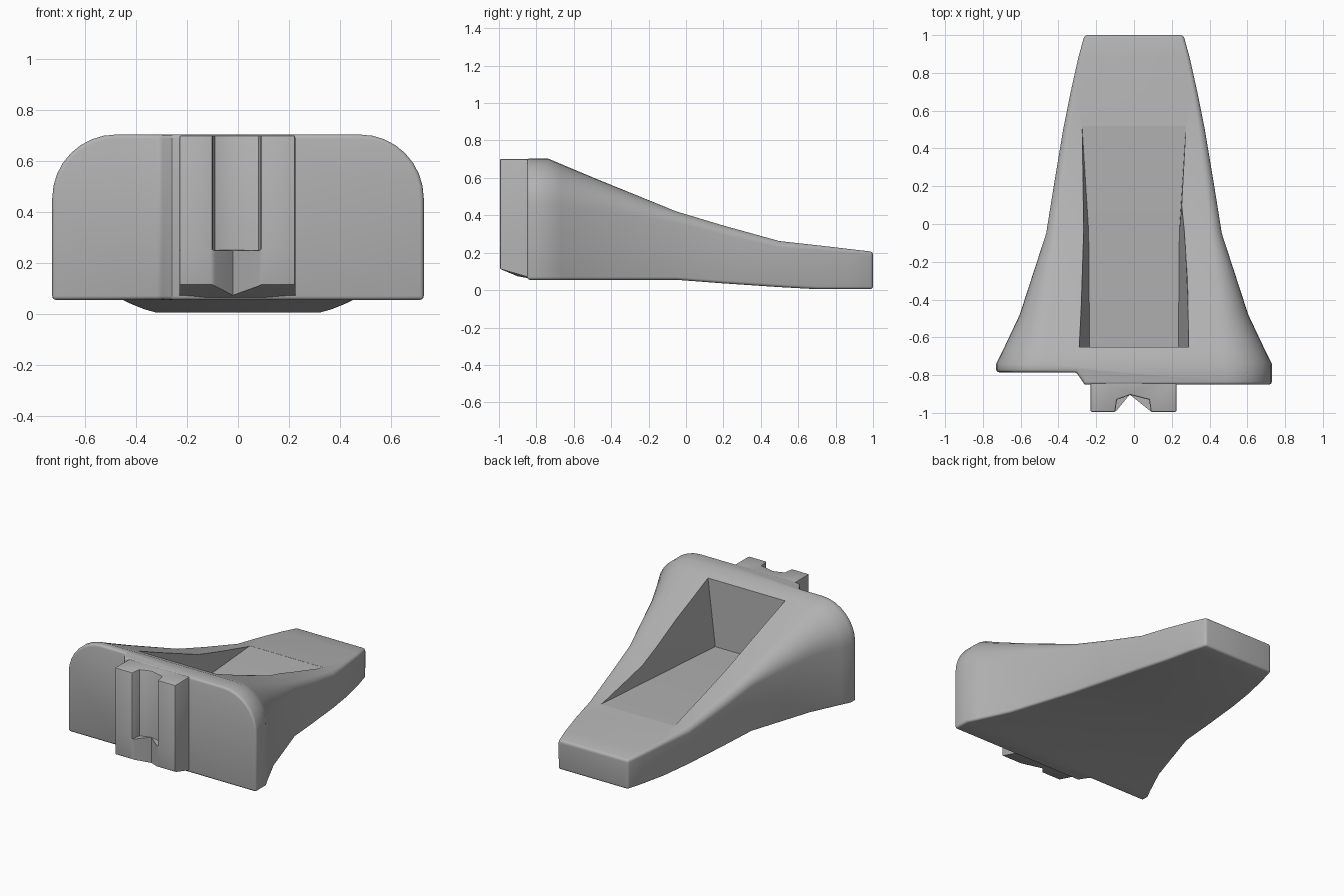
import bpy, bmesh
from math import sin, cos, pi

old = bpy.data.objects.get("Cube")
if old:
    bpy.data.objects.remove(old, do_unlink=True)

grey = bpy.data.materials.new("plain grey")
grey.use_nodes = True
grey.diffuse_color = (0.45, 0.45, 0.45, 1)
grey.node_tree.nodes["Principled BSDF"].inputs["Base Color"].default_value = grey.diffuse_color


def loft(name, rings):
    """Skin a list of equal-length point rings and cap both ends."""
    bm = bmesh.new()
    rows = [[bm.verts.new(p) for p in ring] for ring in rings]
    n = len(rows[0])
    for a, b in zip(rows, rows[1:]):
        for i in range(n):
            j = (i + 1) % n
            bm.faces.new((a[i], a[j], b[j], b[i]))
    bm.faces.new(rows[0])
    bm.faces.new(rows[-1])
    bmesh.ops.recalc_face_normals(bm, faces=bm.faces)
    mesh = bpy.data.meshes.new(name)
    bm.to_mesh(mesh)
    bm.free()
    mesh.materials.append(grey)
    obj = bpy.data.objects.new(name, mesh)
    bpy.context.collection.objects.link(obj)
    return obj


def activate(obj):
    bpy.ops.object.select_all(action='DESELECT')
    obj.select_set(True)
    bpy.context.view_layer.objects.active = obj


def bevel(obj, width, segments=3, angle=0.7):
    mod = obj.modifiers.new("soft edges", 'BEVEL')
    mod.width, mod.segments = width, segments
    mod.limit_method, mod.angle_limit = 'ANGLE', angle
    activate(obj)
    bpy.ops.object.modifier_apply(modifier=mod.name)


def cut(obj, cutter):
    mod = obj.modifiers.new("cut", 'BOOLEAN')
    mod.operation, mod.solver, mod.object = 'DIFFERENCE', 'EXACT', cutter
    activate(obj)
    bpy.ops.object.modifier_apply(modifier=mod.name)
    bpy.data.objects.remove(cutter, do_unlink=True)


def section(y, w, low, high, r, steps=8):
    """Cross-section with flat bottom and rounded upper corners."""
    arc = [(w - r + r * cos(t), high - r + r * sin(t))
           for t in (pi / 2 * k / steps for k in range(steps + 1))]
    half = [(w, low)] + arc
    return [(x, y, z) for x, z in half] + [(-x, y, z) for x, z in reversed(half)]


# Body: y, half width, bottom, top, corner radius
stations = [
    (-0.85, 0.73, 0.055, 0.705, 0.25), (-0.74, 0.73, 0.055, 0.705, 0.25),
    (-0.67, 0.695, 0.055, 0.675, 0.23), (-0.48, 0.605, 0.055, 0.595, 0.16),
    (-0.05, 0.465, 0.055, 0.42, 0.06), (0.2, 0.425, 0.036, 0.345, 0.05),
    (0.5, 0.375, 0.016, 0.262, 0.035), (0.7, 0.335, 0.005, 0.24, 0.025),
    (0.88, 0.295, 0.005, 0.219, 0.02), (1.0, 0.262, 0.005, 0.205, 0.02)]
body = loft("wedge_body", [section(*s) for s in stations])

# Left-hand front wing is set back behind a chamfered step
step = [(-1, -1), (-0.235, -1), (-0.235, -0.87), (-0.265, -0.845), (-0.305, -0.785), (-1, -0.785)]
cut(body, loft("step_cutter", [[(x, y, z) for x, y in step] for z in (-0.2, 1)]))
bevel(body, 0.016)

# Open pocket with sloping floor, y, floor height, floor half width, rim height, rim half width
pocket = [(-0.65, 0.215, 0.235, 0.75, 0.30), (-0.04, 0.25, 0.24, 0.75, 0.32),
          (0.52, 0.259, 0.275, 0.75, 0.29)]
cut(body, loft("pocket_cutter", [[(-a, y, f), (a, y, f), (b, y, h), (-b, y, h)]
                                 for y, f, a, h, b in pocket]))

# Mounting rail: grooved upper part over a V-notched foot
ends = [(0.225, -0.995), (0.225, -0.8), (-0.23, -0.8), (-0.23, -0.995)]
groove = [(-0.1, -0.995), (-0.09, -0.93), (-0.02, -0.905), (0.08, -0.93), (0.09, -0.995)]
notch = [(-0.1, -0.995), (-0.09, -0.985), (-0.02, -0.9), (0.08, -0.985), (0.09, -0.995)]


def under(y):
    return 0.057 + max(0, -0.86 - y) * 0.42


plan_top, plan_foot = ends + groove, ends + notch
rail = loft("mounting_rail", [
    [(x, y, under(y)) for x, y in plan_foot], [(x, y, 0.25) for x, y in plan_foot],
    [(x, y, 0.251) for x, y in plan_top], [(x, y, 0.702) for x, y in plan_top]])
# Bevel only the outer and upper rail edges
bm = bmesh.new()
bm.from_mesh(rail.data)
edges = [e for e in bm.edges if all(v.co.y < -0.99 for v in e.verts)
         or all(v.co.z > 0.7 for v in e.verts)]
bmesh.ops.bevel(bm, geom=edges, offset=0.008, segments=2, profile=0.5, affect='EDGES')
bm.to_mesh(rail.data)
bm.free()

for obj in (body, rail):
    activate(obj)
    bpy.ops.object.shade_smooth_by_angle(angle=0.6)
